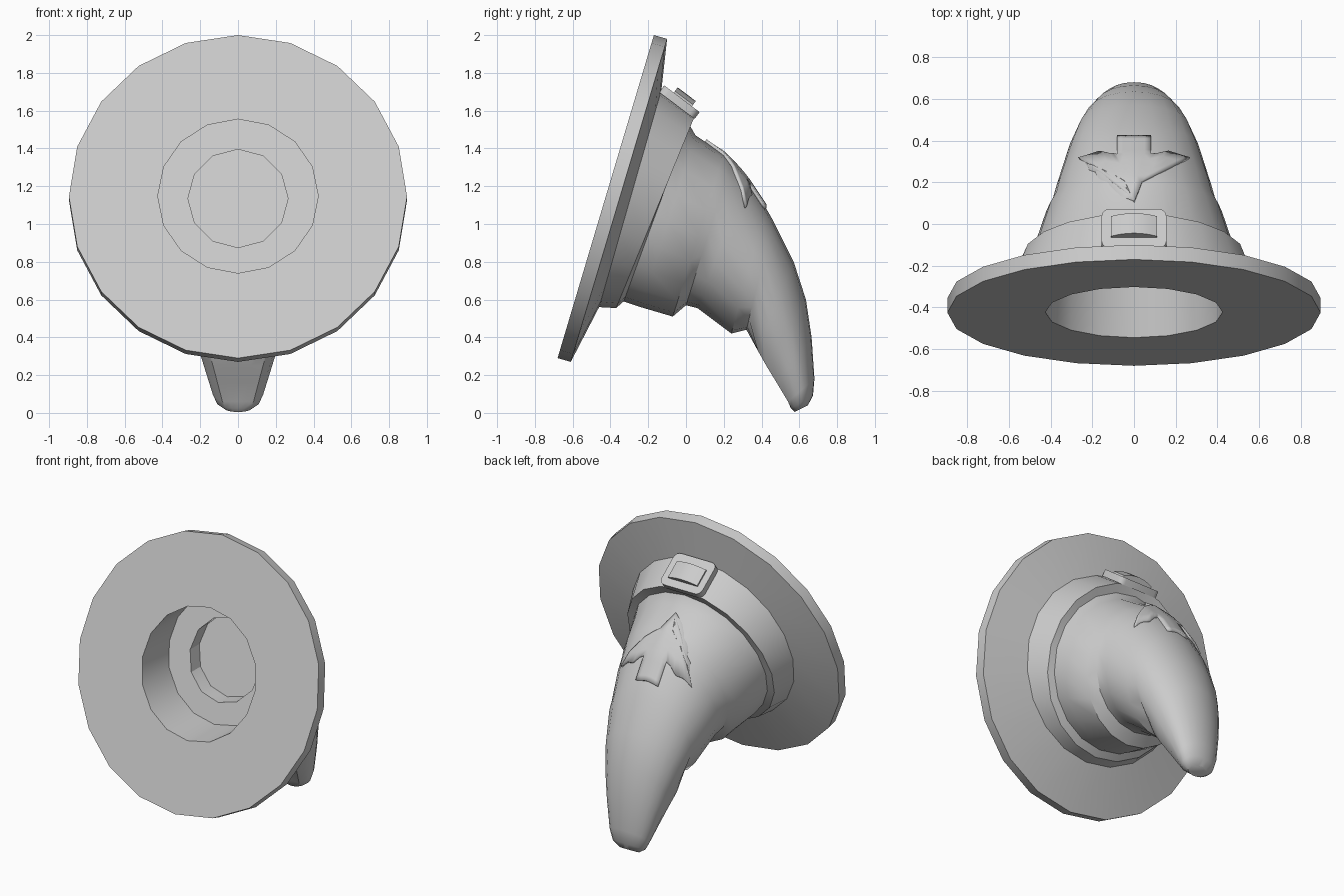
import bpy, bmesh, math
from mathutils import Matrix, Vector

if "Cube" in bpy.data.objects:
    bpy.data.objects.remove(bpy.data.objects["Cube"])

felt = bpy.data.materials.new("grey felt")
felt.use_nodes = True
GREY = (0.6, 0.6, 0.6, 1)
felt.diffuse_color = GREY
felt.node_tree.nodes["Principled BSDF"].inputs["Base Color"].default_value = GREY


def ring(bm, top, bottom, half_width, sides, flat=1.0):
    """Elliptical loop spanning two (y, z) points; flat < 1 squares its underside."""
    t, b = Vector((0, *top)), Vector((0, *bottom))
    mid, up = (t + b) / 2, (t - b) / 2
    verts = []
    for i in range(sides):
        a = math.tau * i / sides
        c = math.cos(a)
        if c < 0:
            c = max(c, -flat) / flat
        verts.append(bm.verts.new(mid + up * c + Vector((half_width * math.sin(a), 0, 0))))
    return verts


def skin(bm, loops):
    for a, b in zip(loops, loops[1:]):
        for i in range(len(a)):
            j = (i + 1) % len(a)
            bm.faces.new((a[i], a[j], b[j], b[i]))


def annulus(bm, *loops):
    """Flat fill between two loops with different side counts."""
    edges = []
    for l in loops:
        for i in range(len(l)):
            pair = (l[i - 1], l[i])
            edges.append(bm.edges.get(pair) or bm.edges.new(pair))
    bmesh.ops.triangle_fill(bm, edges=edges, use_beauty=True, use_dissolve=False)


def finish(bm, name, angle=30, inward=False):
    bmesh.ops.recalc_face_normals(bm, faces=bm.faces)
    if inward:
        bmesh.ops.reverse_faces(bm, faces=bm.faces)
    mesh = bpy.data.meshes.new(name)
    bm.to_mesh(mesh)
    bm.free()
    mesh.materials.append(felt)
    obj = bpy.data.objects.new(name, mesh)
    bpy.context.collection.objects.link(obj)
    bpy.ops.object.select_all(action='DESELECT')
    obj.select_set(True)
    bpy.context.view_layer.objects.active = obj
    bpy.ops.object.shade_smooth_by_angle(angle=math.radians(angle))
    return obj


def shift(p, dy):
    return (p[0] + dy, p[1])


# Brim: flat front with a round opening, slightly conical back
HOLE_TOP, HOLE_BOTTOM, HOLE_R = (-0.302, 1.555), (-0.545, 0.74), 0.425
bm = bmesh.new()
front = ring(bm, (-0.17, 2.0), (-0.68, 0.29), 0.895, 20)
back = ring(bm, (-0.10, 1.98), (-0.61, 0.27), 0.895, 20)
root = ring(bm, (-0.13, 1.71), (-0.46, 0.56), 0.6, 20)
hole = ring(bm, HOLE_TOP, HOLE_BOTTOM, HOLE_R, 16)
skin(bm, [front, back, root])
annulus(bm, front, hole)
finish(bm, "brim")

# Lining: stepped recess behind the opening
bm = bmesh.new()
outer = ring(bm, HOLE_TOP, HOLE_BOTTOM, HOLE_R, 16)
step = ring(bm, shift(HOLE_TOP, 0.29), shift(HOLE_BOTTOM, 0.29), HOLE_R, 16)
inner_top, inner_bottom = (-0.06, 1.395), (-0.215, 0.875)
inner = ring(bm, inner_top, inner_bottom, 0.265, 12)
end = ring(bm, shift(inner_top, 0.1), shift(inner_bottom, 0.1), 0.265, 12)
skin(bm, [outer, step])
annulus(bm, step, inner)
skin(bm, [inner, end])
bm.faces.new(end)
finish(bm, "lining", inward=True)

# Band around the foot of the crown
bm = bmesh.new()
skin(bm, [ring(bm, (-0.13, 1.71), (-0.46, 0.56), 0.6, 20),
          ring(bm, (0.05, 1.58), (-0.37, 0.555), 0.535, 20),
          ring(bm, (0.015, 1.53), (-0.33, 0.59), 0.49, 20)])
finish(bm, "band")

# Crown: drooping cone with two folds on its underside
bm = bmesh.new()
sections = [
    ((0.015, 1.53), (-0.33, 0.59), 0.49, 1),
    ((0.05, 1.47), (-0.24, 0.56), 0.475, 1),
    ((0.20, 1.37), (-0.07, 0.51), 0.42, 1),
    ((0.24, 1.33), (0.00, 0.57), 0.39, 1),
    ((0.32, 1.24), (0.06, 0.555), 0.37, 1),
    ((0.42, 1.09), (0.24, 0.42), 0.325, 1),
    ((0.46, 1.02), (0.32, 0.44), 0.305, 1),
    ((0.57, 0.80), (0.38, 0.33), 0.265, 0.8),
    ((0.635, 0.60), (0.425, 0.25), 0.225, 0.8),
    ((0.665, 0.40), (0.48, 0.16), 0.185, 0.8),
    ((0.68, 0.18), (0.54, 0.06), 0.14, 0.8),
    ((0.672, 0.09), (0.555, 0.025), 0.115, 0.85),
    ((0.645, 0.04), (0.575, 0.005), 0.07, 1),
]
loops = [ring(bm, t, b, w, 20, f) for t, b, w, f in sections]
skin(bm, loops)
bm.faces.new(loops[-1])
crown = finish(bm, "crown", 35)


# Buckle: rounded plate and an arched raised centre
def tilted_box(name, size, centre, arch, bevel):
    box = bmesh.new()
    bmesh.ops.create_cube(box, size=1)
    bmesh.ops.scale(box, vec=size, verts=box.verts)
    upright = [e for e in box.edges if abs(e.verts[0].co.z - e.verts[1].co.z) > 1e-4]
    if bevel:
        bmesh.ops.bevel(box, geom=upright, offset=bevel, segments=4,
                        profile=0.5, affect='EDGES')
    if arch:
        across = [e for e in box.edges if abs(e.verts[0].co.x - e.verts[1].co.x) > 1e-4]
        bmesh.ops.subdivide_edges(box, edges=across, cuts=5, use_grid_fill=True)
        for v in box.verts:
            v.co.z -= arch * v.co.x ** 2
    tilt = Matrix.Rotation(math.radians(-37), 4, 'X')
    bmesh.ops.transform(box, matrix=Matrix.Translation(centre) @ tilt, verts=box.verts)
    finish(box, name)


tilted_box("buckle_plate", (0.31, 0.235, 0.045), (0, -0.035, 1.645), 0, 0.04)
tilted_box("buckle_centre", (0.22, 0.12, 0.08), (0, -0.02, 1.655), 2, 0)

# Star patch draped over the upper side of the crown
half = [(0.04, 0.2), (0.26, 0.31), (0.16, 0.34), (0.08, 0.325), (0.08, 0.415)]
outline = [(0, 0.1)] + half + [(-x, y) for x, y in reversed(half)]
bm = bmesh.new()
loop = [bm.verts.new((x, y, 1.9)) for x, y in outline]
bm.faces.new(loop)
bmesh.ops.triangulate(bm, faces=bm.faces)
bmesh.ops.subdivide_edges(bm, edges=bm.edges, cuts=4, use_grid_fill=True)
star = finish(bm, "star_patch")
wrap = star.modifiers.new("drape", 'SHRINKWRAP')
wrap.target = crown
wrap.wrap_method = 'PROJECT'
wrap.use_project_z = True
wrap.use_negative_direction = True
wrap.use_positive_direction = False
thick = star.modifiers.new("thickness", 'SOLIDIFY')
thick.thickness = 0.03
thick.offset = 0
